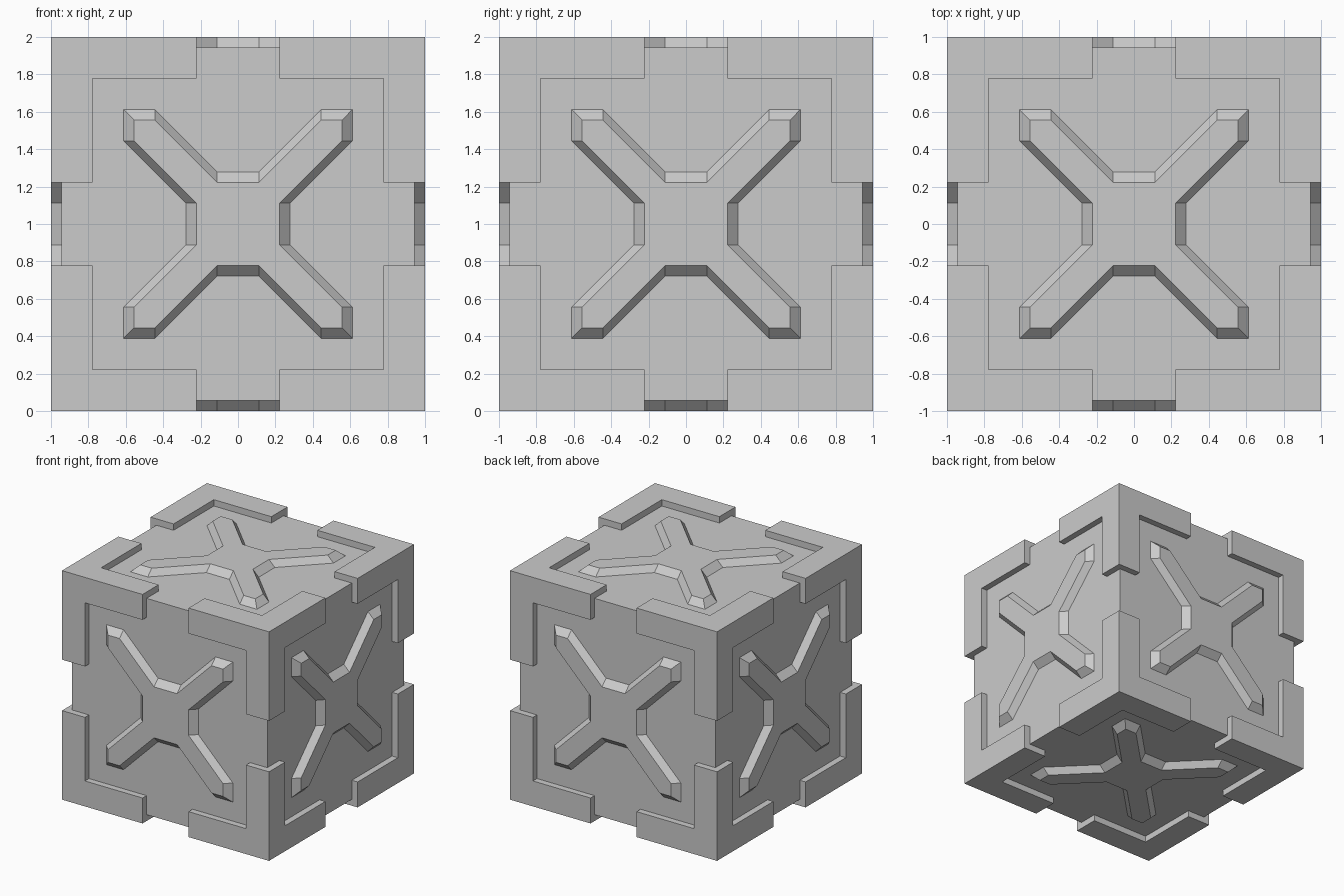
import bpy, bmesh
from math import radians
from mathutils import Matrix, Vector

if "Cube" in bpy.data.objects:
    bpy.data.objects.remove(bpy.data.objects["Cube"])

U = 1 / 18                      # design grid: the cube is 36 units wide
CENTRE = Matrix.Translation((0, 0, 1))
SIDES = {
    "top": Matrix(),
    "front": Matrix.Rotation(radians(90), 4, 'X'),
    "bottom": Matrix.Rotation(radians(180), 4, 'X'),
    "back": Matrix.Rotation(radians(-90), 4, 'X'),
    "right": Matrix.Rotation(radians(90), 4, 'Y'),
    "left": Matrix.Rotation(radians(-90), 4, 'Y'),
}


def four_fold(quarter):
    """Repeat a quarter outline four times around the centre."""
    pts = list(quarter)
    for _ in range(3):
        quarter = [(-y, x) for x, y in quarter]
        pts += quarter
    return pts


def loft(name, low, high, z0, z1, side, base_cap=True):
    """Solid between two matching outlines, turned onto one cube side."""
    bm = bmesh.new()
    a = [bm.verts.new(Vector((x, y, z0)) * U) for x, y in low]
    b = [bm.verts.new(Vector((x, y, z1)) * U) for x, y in high]
    n = len(a)
    for i in range(n):
        j = (i + 1) % n
        bm.faces.new((a[i], a[j], b[j], b[i]))
    bm.faces.new(b)
    if base_cap:
        bm.faces.new(a[::-1])
    bm.transform(CENTRE @ side)
    mesh = bpy.data.meshes.new(name)
    bm.to_mesh(mesh)
    bm.free()
    obj = bpy.data.objects.new(name, mesh)
    bpy.context.collection.objects.link(obj)
    return obj


# Cube body; a plus-shaped recess on each side leaves the corner brackets
bpy.ops.mesh.primitive_cube_add(size=2, location=(0, 0, 1))
body = bpy.context.object
body.name = "crate_body"

plus = four_fold([(20, -4), (20, 4), (14, 4), (14, 14), (4, 14)])
plus = list(dict.fromkeys(plus))
plus = four_fold([(20, -4), (20, 4), (14, 4), (14, 14), (4, 14)][1:] + [(4, 20)])
for label, side in SIDES.items():
    cutter = loft("recess_cutter_" + label, plus, plus, 17, 20, side)
    cutter.hide_render = True
    mod = body.modifiers.new("recess", 'BOOLEAN')
    mod.operation = 'DIFFERENCE'
    mod.solver = 'EXACT'
    mod.object = cutter
    bpy.context.view_layer.objects.active = body
    bpy.ops.object.modifier_apply(modifier=mod.name)
    bpy.data.objects.remove(cutter)

# Raised cross with sloped edges on every side
base = four_fold([(5, 2), (11, 8), (11, 11), (8, 11), (2, 5)])
crown = four_fold([(4, 2), (10, 8), (10, 10), (8, 10), (2, 4)])
for label, side in SIDES.items():
    loft("cross_" + label, base, crown, 17, 18, side, base_cap=False)
